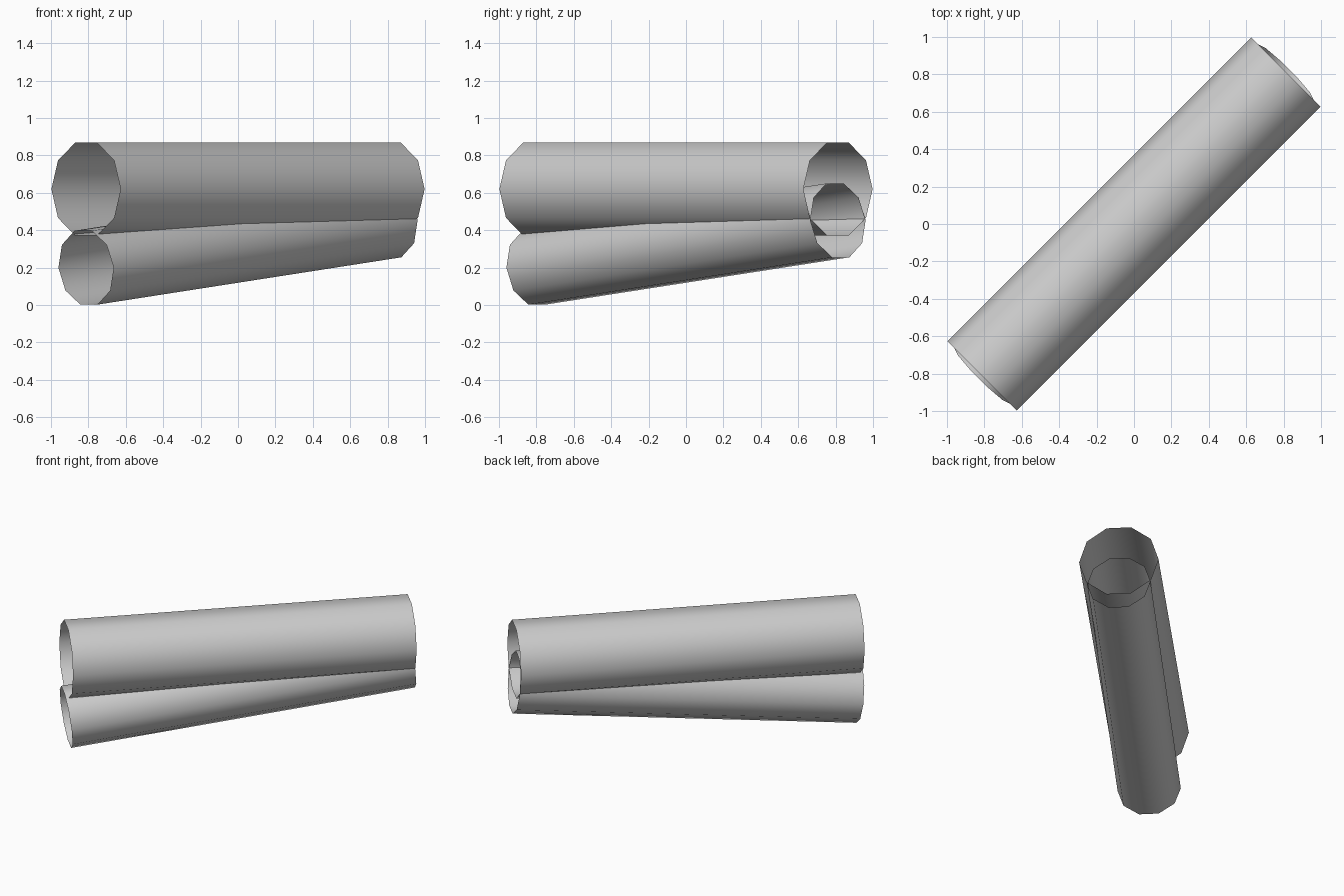
import bpy, bmesh, math
from mathutils import Vector

if "Cube" in bpy.data.objects:
    bpy.data.objects.remove(bpy.data.objects["Cube"])

grey = bpy.data.materials.new("light_grey")
grey.diffuse_color = (0.6, 0.6, 0.6, 1)
grey.use_nodes = True
grey.node_tree.nodes["Principled BSDF"].inputs["Base Color"].default_value = grey.diffuse_color

SIDES = 10
END = 0.8125  # x and y of the tube end centres


def tube(name, radius, z_front, z_back):
    """Open ten-sided tube along the diagonal, ends square to its axis."""
    start = Vector((-END, -END, z_front))
    stop = Vector((END, END, z_back))
    axis = (stop - start).normalized()
    side = Vector((1, -1, 0)).normalized()
    up = side.cross(axis)
    bm = bmesh.new()
    rings = []
    for centre in (start, stop):
        ring = []
        for i in range(SIDES):
            a = 2 * math.pi * i / SIDES
            ring.append(bm.verts.new(centre + radius * (math.cos(a) * side + math.sin(a) * up)))
        rings.append(ring)
    for i in range(SIDES):
        j = (i + 1) % SIDES
        face = bm.faces.new((rings[0][i], rings[0][j], rings[1][j], rings[1][i]))
        face.smooth = True
        mid = face.calc_center_median()
        foot = start + axis * (mid - start).dot(axis)
        face.normal_update()
        if face.normal.dot(mid - foot) < 0:
            face.normal_flip()
    mesh = bpy.data.meshes.new(name)
    bm.to_mesh(mesh)
    bm.free()
    mesh.materials.append(grey)
    obj = bpy.data.objects.new(name, mesh)
    bpy.context.collection.objects.link(obj)
    return obj


# Level wide tube on top, narrower tube rising into it from below
tube("upper_tube", 0.262, 0.62, 0.62)
tube("lower_tube", 0.209, 0.20, 0.453)
